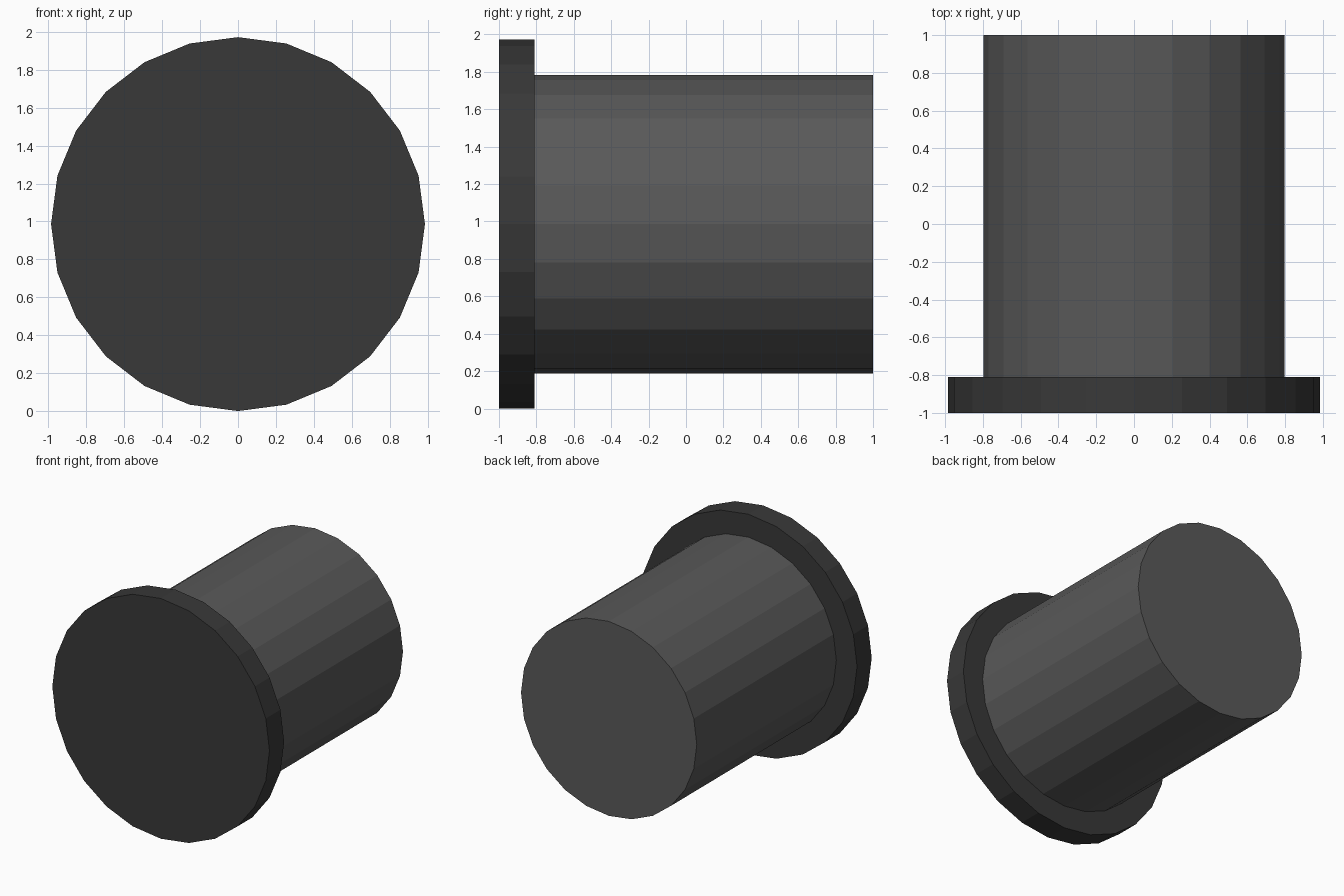
import bpy
import math

if "Cube" in bpy.data.objects:
    bpy.data.objects.remove(bpy.data.objects["Cube"])

CENTRE_Z = 0.986
SIDES = 24


def disc(name, radius, y0, y1, grey):
    # 24-sided flat-shaded cylinder lying along y
    bpy.ops.mesh.primitive_cylinder_add(
        vertices=SIDES, radius=radius, depth=y1 - y0,
        location=(0, (y0 + y1) / 2, CENTRE_Z),
        rotation=(math.pi / 2, 0, 0))
    obj = bpy.context.object
    obj.name = name
    mat = bpy.data.materials.new(name + "_grey")
    mat.diffuse_color = (grey, grey, grey, 1)
    mat.use_nodes = True
    mat.node_tree.nodes["Principled BSDF"].inputs["Base Color"].default_value = mat.diffuse_color
    obj.data.materials.append(mat)
    return obj


# Wide dark flange at the front
disc("flange", 0.986, -1.0, -0.81, 0.04)
# Long body behind it
disc("body", 0.798, -0.81, 1.0, 0.1)
